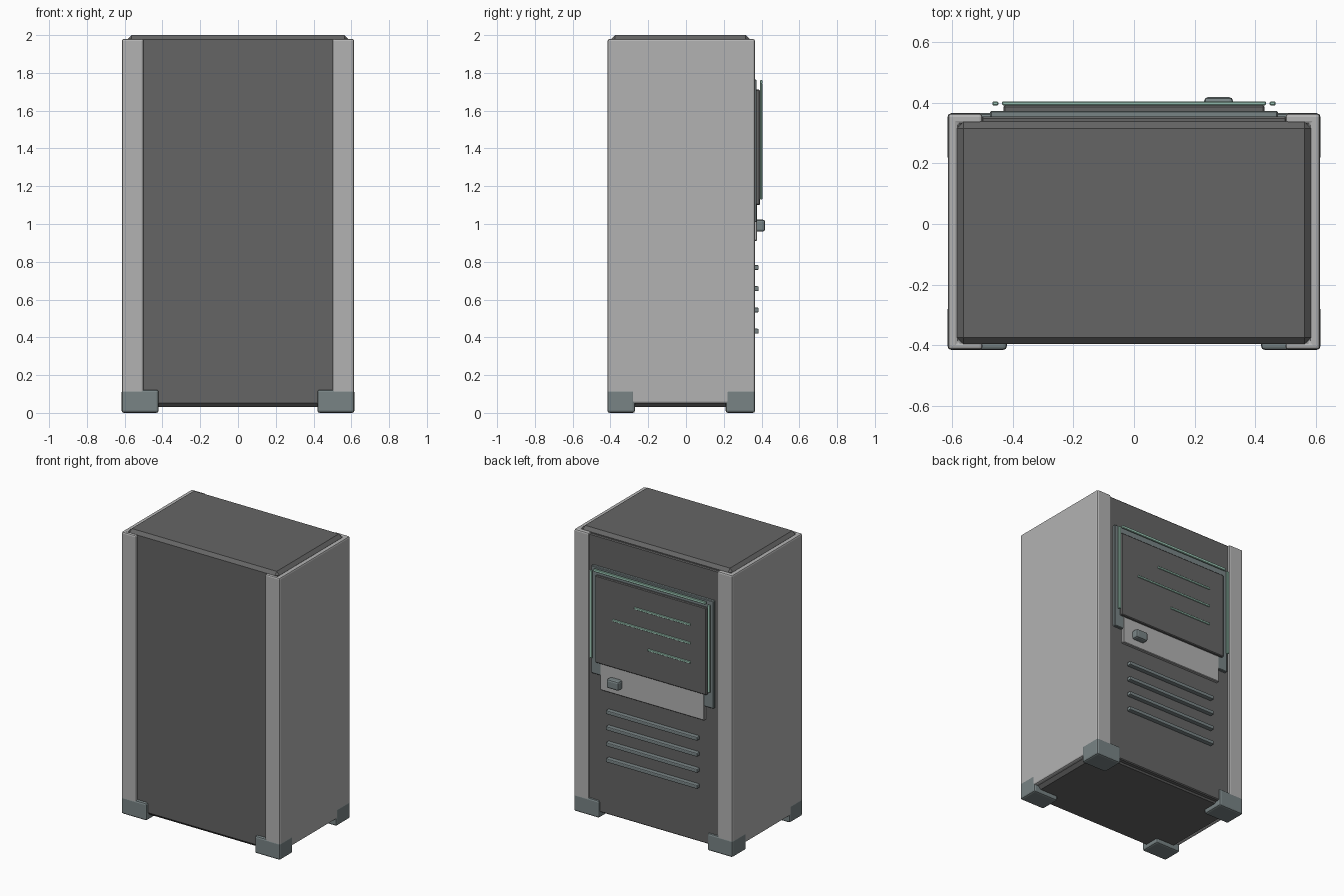
import bpy, bmesh

if "Cube" in bpy.data.objects:
    bpy.data.objects.remove(bpy.data.objects["Cube"])


def material(name, rgb):
    m = bpy.data.materials.new(name)
    m.diffuse_color = (*rgb, 1)
    m.use_nodes = True
    m.node_tree.nodes["Principled BSDF"].inputs["Base Color"].default_value = m.diffuse_color
    return m


DARK = material("dark_metal", (0.13, 0.13, 0.13))
LIGHT = material("light_metal", (0.45, 0.45, 0.45))
SLATE = material("slate", (0.19, 0.23, 0.235))
GREEN = material("green_light", (0.36, 0.62, 0.50))


def prism(name, pts, z0, z1, mat, bevel=0.0, segs=2):
    """Extrude an xy outline from z0 to z1 and soften its edges."""
    bm = bmesh.new()
    face = bm.faces.new([bm.verts.new((x, y, z0)) for x, y in pts])
    top = bmesh.ops.extrude_face_region(bm, geom=[face])["geom"]
    for v in top:
        if isinstance(v, bmesh.types.BMVert):
            v.co.z = z1
    bmesh.ops.recalc_face_normals(bm, faces=bm.faces)
    if bevel:
        bmesh.ops.bevel(bm, geom=bm.edges[:], offset=bevel, segments=segs,
                        profile=0.5, affect='EDGES', clamp_overlap=True)
    me = bpy.data.meshes.new(name)
    bm.to_mesh(me)
    bm.free()
    me.materials.append(mat)
    ob = bpy.data.objects.new(name, me)
    bpy.context.collection.objects.link(ob)
    return ob


def box(name, x, y, z, mat, bevel=0.0, segs=2):
    pts = [(x[0], y[0]), (x[1], y[0]), (x[1], y[1]), (x[0], y[1])]
    return prism(name, pts, z[0], z[1], mat, bevel, segs)


def span(s, a, b):
    return tuple(sorted((s * a, s * b)))


# Cabinet core and rear panel
box("cabinet_core", (-0.585, 0.585), (-0.397, 0.338), (0.03, 2.0), DARK, 0.022, 1)
box("rear_panel", (-0.505, 0.505), (0.30, 0.355), (0.04, 1.975), DARK, 0.006, 1)

for s, side in ((-1, "left"), (1, "right")):
    # Side shell wrapping round the front and back corners
    outline = [(0.50, -0.415), (0.615, -0.415), (0.615, 0.365), (0.50, 0.365),
               (0.50, 0.33), (0.58, 0.33), (0.58, -0.39), (0.50, -0.39)]
    prism(side + "_side_shell", [(s * x, y) for x, y in outline],
          0.05, 1.98, LIGHT, 0.011)

    # Corner feet
    for end, y in (("front", (-0.416, -0.27)), ("rear", (0.21, 0.366))):
        box(f"{end}_{side}_foot", span(s, 0.42, 0.616), y, (0.0, 0.122), SLATE, 0.012)

    # Screen frame legs and side light strips
    box(side + "_screen_frame", span(s, 0.395, 0.475), (0.345, 0.374),
        (1.01, 1.765), SLATE, 0.004, 1)
    box(side + "_light_strip", span(s, 0.448, 0.468), (0.392, 0.404),
        (1.13, 1.745), GREEN, 0.003, 1)

# Screen assembly
box("top_screen_frame", (-0.44, 0.44), (0.345, 0.374), (1.66, 1.765), SLATE, 0.004, 1)
box("screen", (-0.432, 0.432), (0.35, 0.391), (1.10, 1.712), DARK, 0.005, 1)
box("top_light_strip", (-0.436, 0.436), (0.392, 0.405), (1.742, 1.762), GREEN, 0.003, 1)
for i, (x1, z) in enumerate(((0.125, 1.565), (0.295, 1.435), (0.02, 1.30))):
    box(f"screen_line_{i + 1}", (-0.31, x1), (0.385, 0.398),
        (z - 0.007, z + 0.007), GREEN, 0.002, 1)

# Latch plate and knob
box("latch_plate", (-0.405, 0.405), (0.345, 0.376), (0.91, 1.102), LIGHT, 0.004, 1)
box("latch_knob", (0.232, 0.327), (0.365, 0.419), (0.96, 1.023), SLATE, 0.012)

# Vent bars
for i in range(4):
    z = 0.77 - i * 0.1125
    box(f"vent_bar_{i + 1}", (-0.355, 0.355), (0.345, 0.385),
        (z - 0.013, z + 0.013), SLATE, 0.006)
